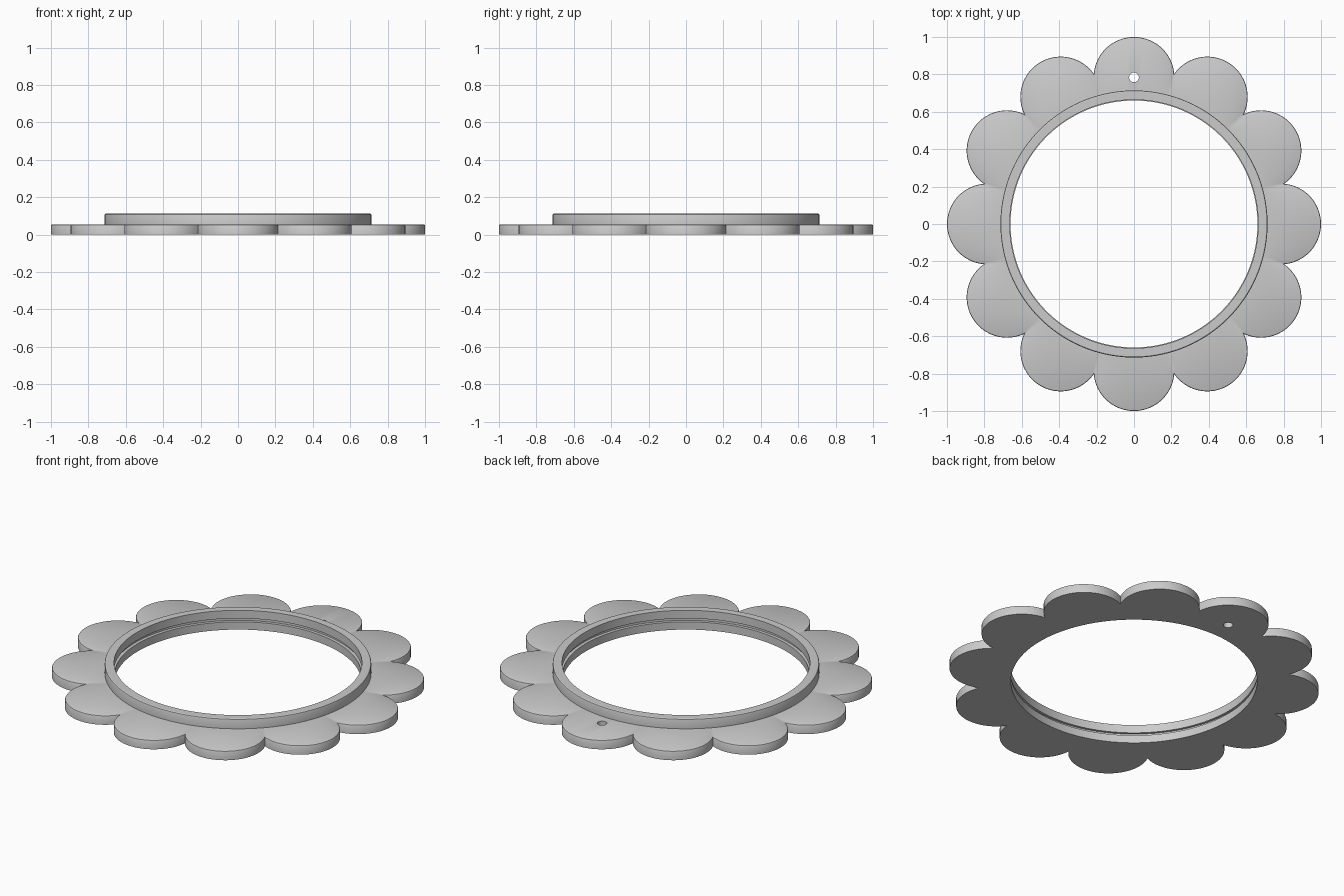
import bpy, bmesh
from math import sin, cos, sqrt, pi, radians

cube = bpy.data.objects.get("Cube")
if cube:
    bpy.data.objects.remove(cube)

PETALS = 12
STEPS = 24                # segments per petal
CENTRE = 0.784            # distance of petal centres from the middle
PETAL_R = 0.216
HOLE_R = 0.66
BASE_TOP = 0.054
COUNT = PETALS * STEPS

grey = bpy.data.materials.new("plain grey")
grey.use_nodes = True
colour = (0.6, 0.6, 0.6, 1)
grey.diffuse_color = colour
grey.node_tree.nodes["Principled BSDF"].inputs["Base Color"].default_value = colour


def circle(radius, z):
    return [(radius * cos(2 * pi * i / COUNT), radius * sin(2 * pi * i / COUNT), z)
            for i in range(COUNT)]


def scallop(inset, z):
    """Outline of overlapping round petals, drawn petal by petal."""
    r = PETAL_R - inset
    half = pi / PETALS
    # arc angle about the petal centre at which neighbouring petals meet
    reach = CENTRE * cos(half) + sqrt(r * r - (CENTRE * sin(half)) ** 2)
    x, y = reach * cos(half) - CENTRE, reach * sin(half)
    from math import atan2
    limit = atan2(y, x)
    points = []
    for p in range(PETALS):
        turn = 2 * half * p
        for s in range(STEPS):
            a = limit * (2 * s / STEPS - 1)
            px, py = CENTRE + r * cos(a), r * sin(a)
            points.append((px * cos(turn) - py * sin(turn),
                           px * sin(turn) + py * cos(turn), z))
    return points


def loft(name, loops):
    """Closed tube of quads through the loops, last joined to first."""
    bm = bmesh.new()
    rings = [[bm.verts.new(p) for p in loop] for loop in loops]
    for a, b in zip(rings, rings[1:] + rings[:1]):
        for i in range(COUNT):
            j = (i + 1) % COUNT
            bm.faces.new((a[i], a[j], b[j], b[i]))
    bmesh.ops.recalc_face_normals(bm, faces=bm.faces)
    mesh = bpy.data.meshes.new(name)
    bm.to_mesh(mesh)
    bm.free()
    obj = bpy.data.objects.new(name, mesh)
    bpy.context.collection.objects.link(obj)
    mesh.materials.append(grey)
    return obj


def smooth(obj):
    bpy.ops.object.select_all(action='DESELECT')
    obj.select_set(True)
    bpy.context.view_layer.objects.active = obj
    bpy.ops.object.shade_smooth_by_angle(angle=radians(30))


# Petal plate: inner wall starts half a petal back so it lines up with the outline
def hole(radius, z):
    pts = circle(radius, z)
    return pts[-STEPS // 2:] + pts[:-STEPS // 2]


plate = loft("petal_plate", [
    hole(HOLE_R, 0), scallop(0, 0), scallop(0, BASE_TOP - 0.006),
    scallop(0.002, BASE_TOP - 0.002), scallop(0.006, BASE_TOP),
    hole(HOLE_R + 0.018, BASE_TOP), hole(HOLE_R + 0.018, BASE_TOP - 0.008),
    hole(HOLE_R, BASE_TOP - 0.008)])

# Hanging hole through the rear petal
bpy.ops.mesh.primitive_cylinder_add(vertices=32, radius=0.026, depth=0.4,
                                    location=(0, CENTRE, 0))
cutter = bpy.context.object
cutter.name = "hanging_hole_cutter"
cutter.hide_render = True
cut = plate.modifiers.new("hanging_hole", 'BOOLEAN')
cut.operation = 'DIFFERENCE'
cut.solver = 'EXACT'
cut.object = cutter
bpy.context.view_layer.objects.active = plate
bpy.ops.object.modifier_apply(modifier=cut.name)
bpy.data.objects.remove(cutter)
smooth(plate)

# Raised rim with rounded top outer edge
rim_profile = [(0.678, BASE_TOP), (0.714, BASE_TOP), (0.714, 0.104), (0.712, 0.109),
               (0.707, 0.112), (0.664, 0.112), (0.664, 0.064), (0.678, 0.064)]
rim = loft("raised_rim", [circle(r, z) for r, z in rim_profile])
smooth(rim)
